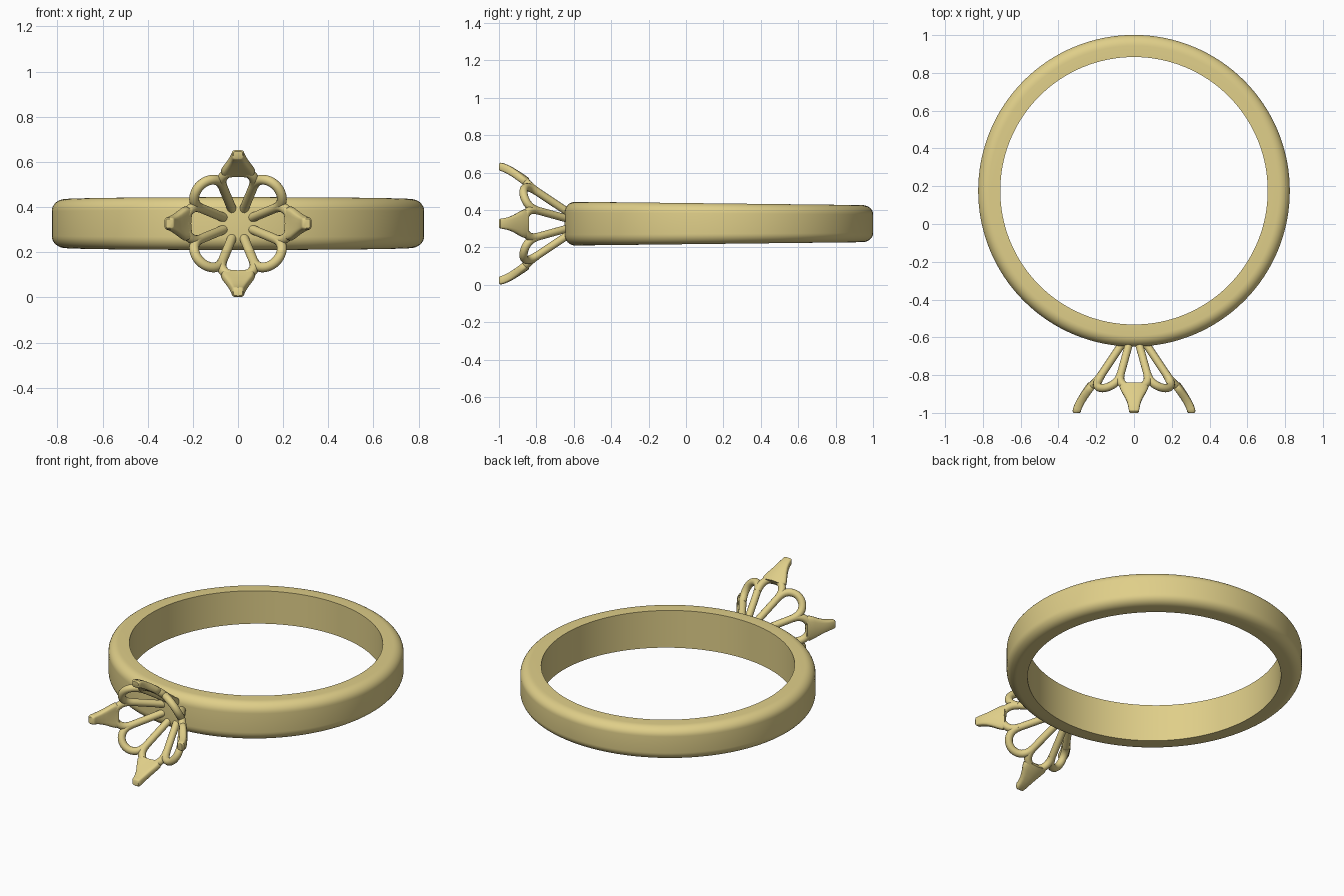
import bpy, bmesh
from math import sin, cos, pi, radians
from mathutils import Vector

if "Cube" in bpy.data.objects:
    bpy.data.objects.remove(bpy.data.objects["Cube"])

ZC = 0.327          # height of the ring's mid plane and of the setting's axis
CY = 0.176          # centre of the band
gold = bpy.data.materials.new("gold")
gold.diffuse_color = (0.74, 0.62, 0.25, 1)
gold.use_nodes = True
gold.node_tree.nodes["Principled BSDF"].inputs["Base Color"].default_value = gold.diffuse_color


def point(a, r, y):
    """Polar point around the setting's axis, which runs along y."""
    return Vector((r * cos(a), y, ZC + r * sin(a)))


def cone(y):
    """Radius of the flaring setting at depth y."""
    return 0.087 + 0.72 * (-y - 0.66)


def loft(name, sections, closed=False, angle=40):
    """Skin a list of equal-length closed sections."""
    bm = bmesh.new()
    rings = [[bm.verts.new(p) for p in s] for s in sections]
    n = len(rings[0])
    pairs = list(zip(rings, rings[1:]))
    if closed:
        pairs.append((rings[-1], rings[0]))
    else:
        bm.faces.new(rings[0])
        bm.faces.new(rings[-1])
    for p, q in pairs:
        for i in range(n):
            j = (i + 1) % n
            bm.faces.new((p[i], p[j], q[j], q[i]))
    bmesh.ops.recalc_face_normals(bm, faces=bm.faces)
    me = bpy.data.meshes.new(name)
    bm.to_mesh(me)
    bm.free()
    ob = bpy.data.objects.new(name, me)
    bpy.context.collection.objects.link(ob)
    me.materials.append(gold)
    bpy.ops.object.select_all(action='DESELECT')
    ob.select_set(True)
    bpy.context.view_layer.objects.active = ob
    bpy.ops.object.shade_smooth_by_angle(angle=radians(angle))
    return ob


def tube(name, path, radius, sides=14):
    """Round wire; one axis of the section stays normal to the cone."""
    sections = []
    for i, p in enumerate(path):
        t = (path[min(i + 1, len(path) - 1)] - path[max(i - 1, 0)]).normalized()
        out = Vector((p.x, 0.0, p.z - ZC)).normalized() * 0.81 + Vector((0, 0.58, 0))
        u = (out - t * out.dot(t)).normalized()
        v = t.cross(u)
        sections.append([p + radius * (u * cos(k * 2 * pi / sides) + v * sin(k * 2 * pi / sides))
                         for k in range(sides)])
    return loft(name, sections)


# band: flat inside, rounded outside, slightly taller at the setting
RI, RO, H, C = 0.708, 0.825, 1.0, 0.058
profile = [(RI, -1.0)]
for k in range(9):
    t = k / 8 * pi / 2
    profile.append((RO - C + C * sin(t), -0.5 - 0.5 * cos(t)))
profile += [(r, -z) for r, z in reversed(profile)]
band = []
for i in range(128):
    a = i * 2 * pi / 128
    section = []
    for r, z in profile:
        y = CY + r * sin(a)
        half = 0.1175 - 0.0115 * (y + 0.65)
        section.append((r * cos(a), y, ZC + z * half))
    band.append(section)
loft("ring_band", band, closed=True)

# eight ribs fanning out of the band
for k in range(8):
    a = radians(22.5 + 45 * k)
    ys = [-0.625 - 0.18 * i / 4 for i in range(5)]
    tube(f"setting_rib_{k + 1}", [point(a, cone(y), y) for y in ys], 0.021)

# eight arches closing the petals between the ribs
for k in range(8):
    path = []
    for i in range(25):
        t = pi * i / 24
        y = -0.797 - 0.072 * sin(t)
        path.append(point(radians(45 * k + 22.5 * cos(t)), cone(y), y))
    tube(f"petal_arch_{k + 1}", path, 0.022)

# four claws: (y, radius, half width, tilt of the thickness direction)
CLAW = [(-0.852, 0.225, 0.068, 36), (-0.870, 0.239, 0.076, 36), (-0.890, 0.252, 0.066, 35),
        (-0.915, 0.268, 0.050, 33), (-0.940, 0.283, 0.038, 30), (-0.960, 0.293, 0.032, 24),
        (-0.980, 0.301, 0.028, 14), (-0.993, 0.304, 0.026, 5), (-1.0, 0.304, 0.020, 0)]
for k in range(4):
    sections = []
    for y, r, w, tilt in CLAW:
        th = 0.016 if y == -1.0 else 0.022
        section = []
        for i in range(20):
            t = i * 2 * pi / 20
            c, s = cos(t), sin(t)
            across = w * abs(c) ** 0.5 * (1 if c > 0 else -1)
            deep = th * abs(s) ** 0.5 * (1 if s > 0 else -1)
            rr = r + deep * cos(radians(tilt))
            section.append(point(k * pi / 2 + across / r, rr, y + deep * sin(radians(tilt))))
        sections.append(section)
    loft(f"claw_{k + 1}", sections, angle=45)
